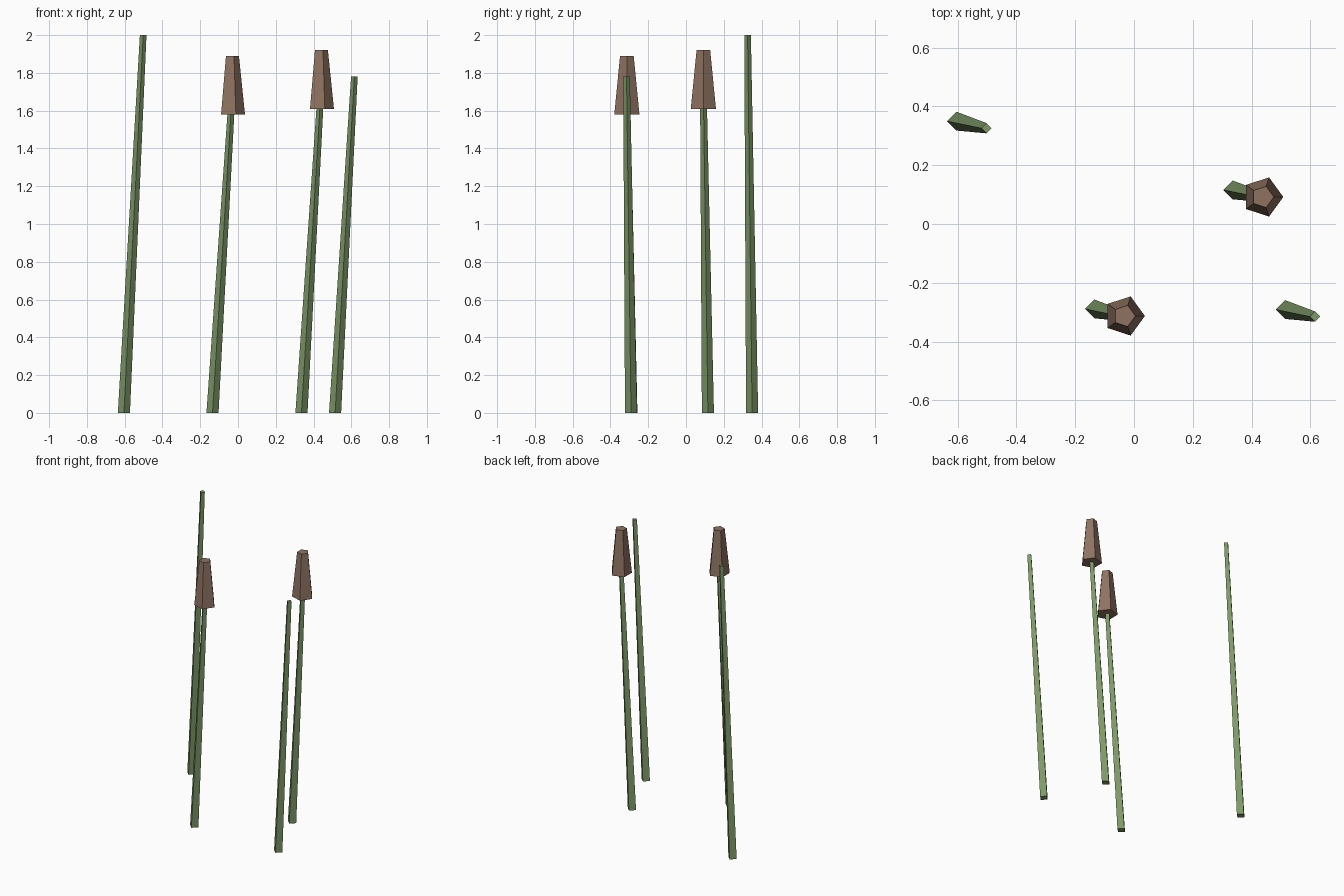
import bpy, bmesh, math

if "Cube" in bpy.data.objects:
    bpy.data.objects.remove(bpy.data.objects["Cube"])


def material(name, rgb):
    m = bpy.data.materials.new(name)
    m.diffuse_color = (*rgb, 1.0)
    m.use_nodes = True
    m.node_tree.nodes["Principled BSDF"].inputs["Base Color"].default_value = m.diffuse_color
    return m


green = material("reed green", (0.205, 0.314, 0.136))
brown = material("seed head brown", (0.275, 0.171, 0.120))


def tapered(name, sides, base, top, r_base, r_top, mat):
    """Capped, leaning prism between two horizontal rings."""
    bm = bmesh.new()
    rings = []
    for (x, y, z), r in ((base, r_base), (top, r_top)):
        angles = [2 * math.pi * i / sides for i in range(sides)]
        rings.append([bm.verts.new((x + r * math.cos(a), y + r * math.sin(a), z))
                      for a in angles])
    low, high = rings
    bm.faces.new(low[::-1])
    bm.faces.new(high)
    for i in range(sides):
        j = (i + 1) % sides
        bm.faces.new((low[i], low[j], high[j], high[i]))
    mesh = bpy.data.meshes.new(name)
    bm.to_mesh(mesh)
    bm.free()
    mesh.materials.append(mat)
    obj = bpy.data.objects.new(name, mesh)
    bpy.context.collection.objects.link(obj)


# Leaning stems: base x, base y, tip height, seed head bottom (None = bare)
reeds = [
    (-0.604, 0.350, 2.00, None),
    (-0.135, -0.289, 1.66, 1.58),
    (0.336, 0.116, 1.69, 1.61),
    (0.514, -0.291, 1.78, None),
]
LEAN_X, LEAN_Y = 0.102, -0.024

for n, (x, y, height, head) in enumerate(reeds, 1):
    tx, ty = x + LEAN_X, y + LEAN_Y
    tapered(f"stem_{n}", 4, (x, y, 0), (tx, ty, height), 0.032, 0.0175, green)
    # Upright five-sided seed head
    if head is not None:
        tapered(f"seed_head_{n}", 5, (tx, ty, head), (tx, ty, head + 0.31),
                0.070, 0.038, brown)
